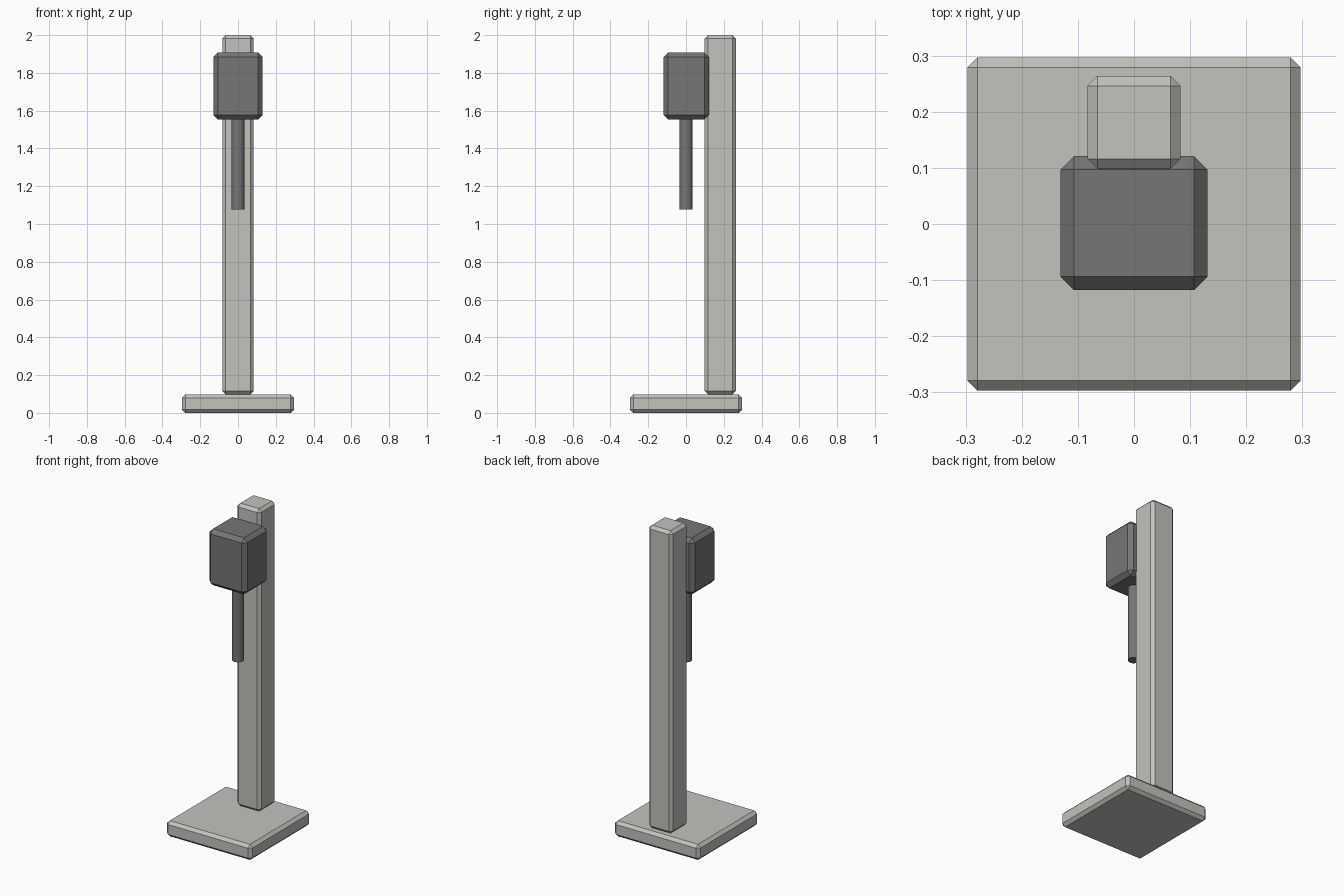
import bpy
import math

cube = bpy.data.objects.get("Cube")
if cube:
    bpy.data.objects.remove(cube, do_unlink=True)


def make_material(name, color):
    mat = bpy.data.materials.new(name)
    mat.use_nodes = True
    mat.diffuse_color = color
    mat.node_tree.nodes["Principled BSDF"].inputs["Base Color"].default_value = color
    return mat


light_grey = make_material("light_grey", (0.54, 0.54, 0.51, 1))
dark_grey = make_material("dark_grey", (0.185, 0.18, 0.175, 1))


def chamfered_box(name, low, high, chamfer, mat):
    """Box between two corners with flat chamfered edges."""
    center = [(a + b) / 2 for a, b in zip(low, high)]
    bpy.ops.mesh.primitive_cube_add(size=1, location=center)
    obj = bpy.context.object
    obj.name = name
    obj.scale = [b - a for a, b in zip(low, high)]
    bpy.ops.object.transform_apply(location=False, rotation=False, scale=True)
    bevel = obj.modifiers.new("chamfer", 'BEVEL')
    bevel.width = chamfer
    bevel.segments = 1
    obj.data.materials.append(mat)
    return obj


# Square foot, upright post and the housing mounted on its front
chamfered_box("base_plate", (-0.297, -0.297, 0), (0.297, 0.297, 0.098), 0.018, light_grey)
chamfered_box("column", (-0.083, 0.098, 0.098), (0.083, 0.264, 2.0), 0.018, light_grey)
chamfered_box("head_housing", (-0.131, -0.118, 1.553), (0.131, 0.121, 1.908), 0.024, dark_grey)

# Round spindle hanging below the housing
bottom, top = 1.077, 1.6
bpy.ops.mesh.primitive_cylinder_add(vertices=16, radius=0.035, depth=top - bottom,
                                    location=(0, 0, (bottom + top) / 2))
spindle = bpy.context.object
spindle.name = "spindle"
spindle.data.materials.append(dark_grey)
bpy.ops.object.shade_smooth_by_angle(angle=math.radians(30))
